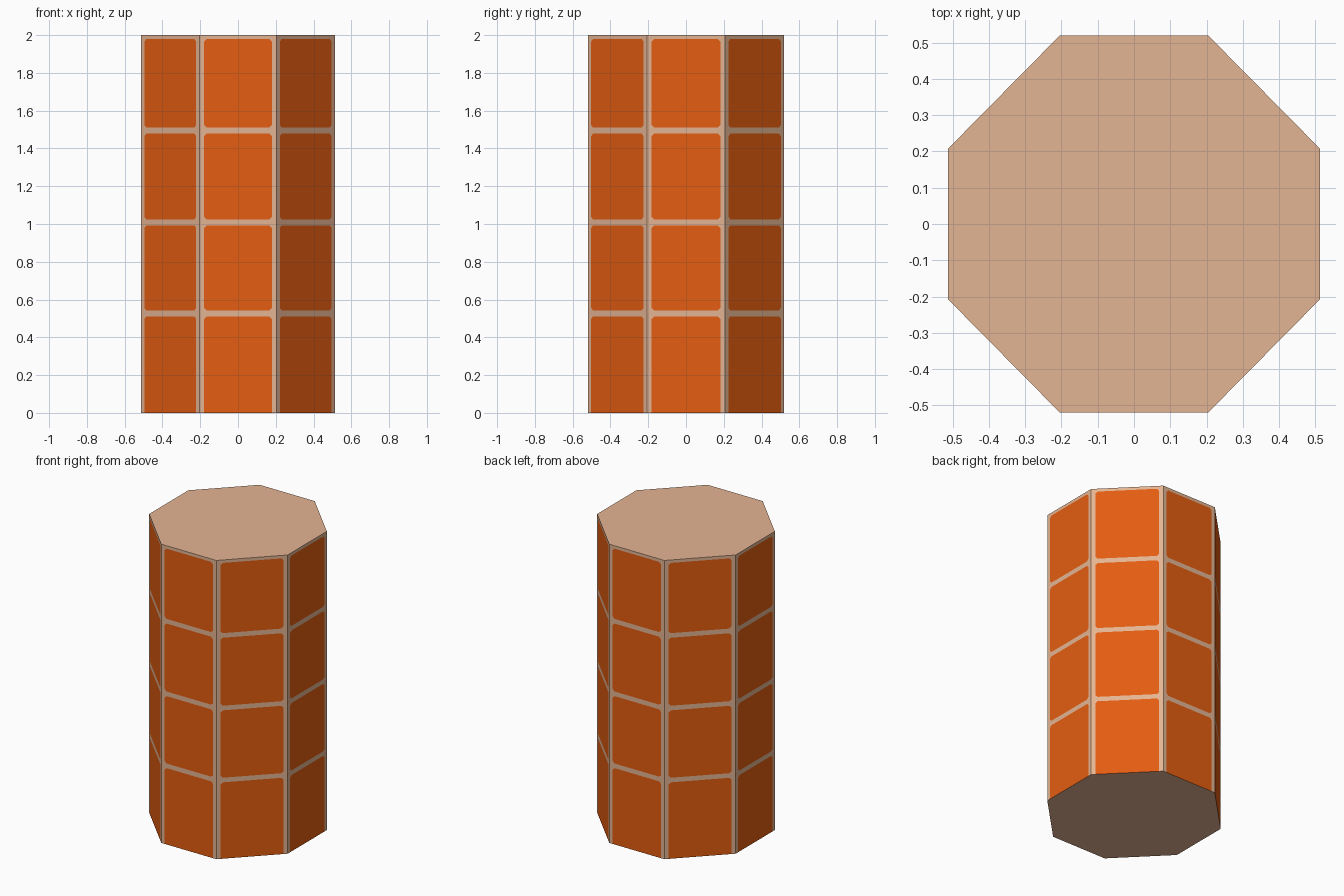
import bpy, bmesh
from mathutils import Vector

if "Cube" in bpy.data.objects:
    bpy.data.objects.remove(bpy.data.objects["Cube"])

HX, HY, CX, CY = 0.513, 0.52, 0.204, 0.207   # half sizes and corner positions
SIDE, CHAMFER = 0.025, 0.014                 # grout beside a tile, tile corner cut
ROWS = [-0.05, 0.526, 1.008, 1.494, 2.0]     # lowest row is trimmed at the floor


def material(name, rgb):
    m = bpy.data.materials.new(name)
    m.diffuse_color = (*rgb, 1)
    m.use_nodes = True
    m.node_tree.nodes["Principled BSDF"].inputs["Base Color"].default_value = m.diffuse_color
    return m


# Octagon footprint, counter-clockwise from the front side
corners = [Vector((x, y, 0)) for x, y in (
    (-CX, -HY), (CX, -HY), (HX, -CY), (HX, CY),
    (CX, HY), (-CX, HY), (-HX, CY), (-HX, -CY))]

bm = bmesh.new()


def add_cell(a, b, z0, z1, top):
    """One wall cell: an orange tile with cut corners inside a grout frame."""
    length = (b - a).length

    def pt(u, z):
        p = a.lerp(b, u / length)
        return bm.verts.new((p.x, p.y, z))

    u0, u1, w0, w1 = SIDE, length - SIDE, z0 + 0.016, z1 - top
    c = CHAMFER
    outer = [pt(0, z0), pt(length, z0), pt(length, z1), pt(0, z1)]
    inner = [pt(u0, w0 + c), pt(u0 + c, w0), pt(u1 - c, w0), pt(u1, w0 + c),
             pt(u1, w1 - c), pt(u1 - c, w1), pt(u0 + c, w1), pt(u0, w1 - c)]
    bm.faces.new(inner).material_index = 1
    for k in range(4):
        n = (k + 1) % 4
        bm.faces.new((outer[k], outer[n], inner[2 * n], inner[2 * k + 1]))
        bm.faces.new((outer[k], inner[2 * k + 1], inner[2 * k]))


# Tiled walls
for i, a in enumerate(corners):
    b = corners[(i + 1) % 8]
    for r in range(4):
        add_cell(a, b, ROWS[r], ROWS[r + 1], 0.02 if r == 3 else 0.015)
bmesh.ops.remove_doubles(bm, verts=bm.verts, dist=0.0005)

# Trim at the floor, then close the top and bottom
bmesh.ops.bisect_plane(bm, geom=bm.verts[:] + bm.edges[:] + bm.faces[:],
                       plane_co=(0, 0, 0), plane_no=(0, 0, 1), clear_inner=True)
bmesh.ops.holes_fill(bm, edges=[e for e in bm.edges if e.is_boundary], sides=0)
bmesh.ops.recalc_face_normals(bm, faces=bm.faces)
for f in bm.faces:
    if abs(f.normal.z) > 0.9:
        f.material_index = 0

mesh = bpy.data.meshes.new("tiled_column")
bm.to_mesh(mesh)
bm.free()
mesh.materials.append(material("tan grout", (0.776, 0.462, 0.292)))
mesh.materials.append(material("orange tile", (0.776, 0.109, 0.0055)))
bpy.context.collection.objects.link(bpy.data.objects.new("tiled_column", mesh))
